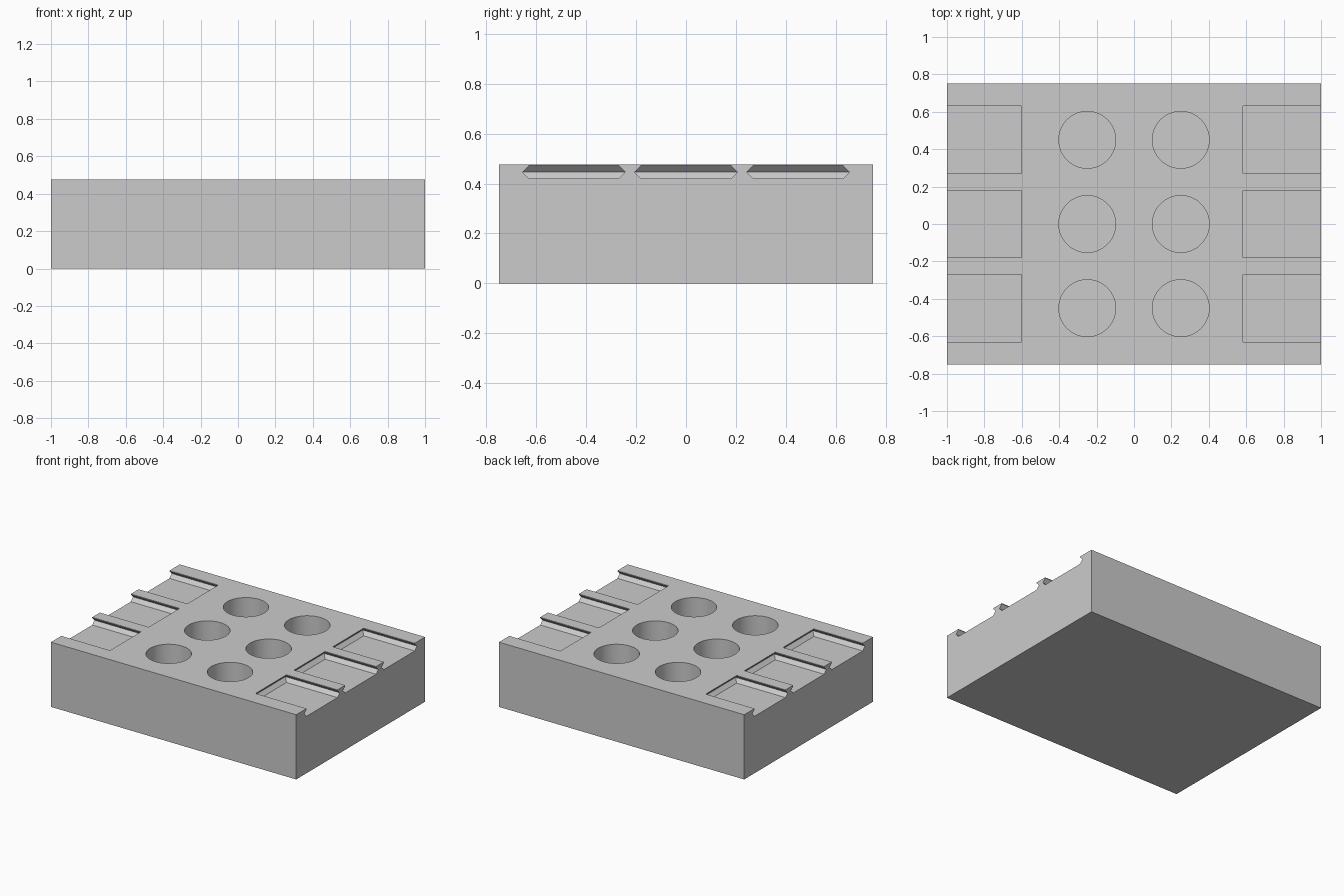
import bpy
import bmesh
from mathutils import Matrix

cube = bpy.data.objects.get("Cube")
if cube:
    bpy.data.objects.remove(cube, do_unlink=True)

# Single flat grey
grey = bpy.data.materials.new("light_grey")
grey.use_nodes = True
colour = (0.6, 0.6, 0.6, 1)
grey.diffuse_color = colour
grey.node_tree.nodes["Principled BSDF"].inputs["Base Color"].default_value = colour

WIDTH, DEPTH, HEIGHT = 2.0, 1.5, 0.477
ROWS = (-0.45, 0, 0.45)
HOLE_X, HOLE_RADIUS, HOLE_FLOOR = 0.25, 0.152, 0.1
SLOT_FLOOR, SLOT_HALF, UNDERCUT = 0.42, 0.18, 0.026


def make_object(name, bm):
    bmesh.ops.recalc_face_normals(bm, faces=bm.faces)
    mesh = bpy.data.meshes.new(name)
    bm.to_mesh(mesh)
    bm.free()
    mesh.materials.append(grey)
    obj = bpy.data.objects.new(name, mesh)
    bpy.context.collection.objects.link(obj)
    return obj


def add_slot(bm, side, inner, y):
    """Pocket open at the side, with a V undercut round its three walls."""
    levels = ((SLOT_FLOOR, 0), (SLOT_FLOOR + UNDERCUT, UNDERCUT),
              (SLOT_FLOOR + 2 * UNDERCUT, 0), (HEIGHT + 0.1, 0))
    rings = []
    for z, grow in levels:
        half, x0, x1 = SLOT_HALF + grow, side * (inner - grow), side * 1.1
        rings.append([bm.verts.new((x, y + s * half, z))
                      for x, s in ((x0, -1), (x1, -1), (x1, 1), (x0, 1))])
    for low, high in zip(rings, rings[1:]):
        for i in range(4):
            j = (i + 1) % 4
            bm.faces.new((low[i], low[j], high[j], high[i]))
    bm.faces.new(rings[0][::-1])
    bm.faces.new(rings[-1])


def add_hole(bm, x, y):
    top = HEIGHT + 0.1
    bmesh.ops.create_cone(
        bm, cap_ends=True, segments=64, radius1=HOLE_RADIUS, radius2=HOLE_RADIUS,
        depth=top - HOLE_FLOOR,
        matrix=Matrix.Translation((x, y, (top + HOLE_FLOOR) / 2)))


# Solid block
bm = bmesh.new()
bmesh.ops.create_cube(bm, size=1, matrix=Matrix.Translation((0, 0, HEIGHT / 2))
                      @ Matrix.Diagonal((WIDTH, DEPTH, HEIGHT, 1)))
block = make_object("holder_block", bm)

# Round holes and side slots
bm = bmesh.new()
for row in ROWS:
    for side, inner in ((-1, 0.602), (1, 0.584)):
        add_hole(bm, side * HOLE_X, row)
        add_slot(bm, side, inner, row)
cutter = make_object("pocket_cutter", bm)
cutter.hide_render = True

# Cut the pockets
cut = block.modifiers.new("pockets", "BOOLEAN")
cut.operation = "DIFFERENCE"
cut.solver = "EXACT"
cut.object = cutter
bpy.ops.object.select_all(action="DESELECT")
block.select_set(True)
bpy.context.view_layer.objects.active = block
bpy.ops.object.modifier_apply(modifier=cut.name)
bpy.data.objects.remove(cutter, do_unlink=True)
bpy.ops.object.shade_smooth_by_angle()
